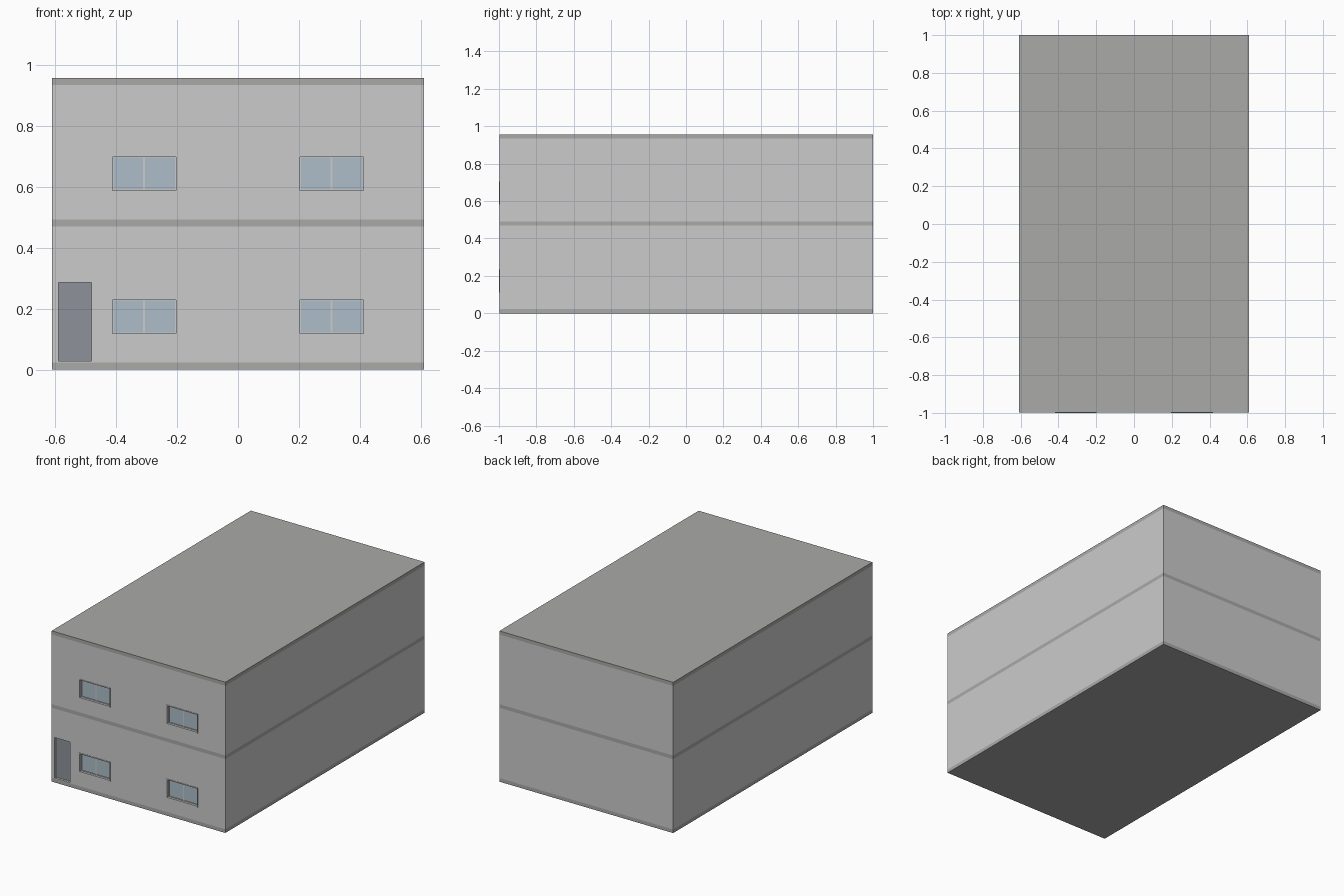
import bpy

if "Cube" in bpy.data.objects:
    bpy.data.objects.remove(bpy.data.objects["Cube"])

W, D, H = 0.61, 0.998, 0.957      # half width, half depth, height
SLAB, WALL = 0.023, 0.03          # slab and wall thickness
FLOORS = (0.0, 0.469, H - SLAB)   # underside of each slab


def material(name, rgb):
    m = bpy.data.materials.new(name)
    m.diffuse_color = (*rgb, 1)
    m.use_nodes = True
    m.node_tree.nodes["Principled BSDF"].inputs["Base Color"].default_value = m.diffuse_color
    return m


GLASS = material("glass", (0.42, 0.51, 0.58))
SLATE = material("slate", (0.27, 0.29, 0.32))
CONCRETE = material("concrete", (0.40, 0.40, 0.39))


def box(name, x0, x1, y0, y1, z0, z1, mat=None):
    bpy.ops.mesh.primitive_cube_add(size=1, location=((x0+x1)/2, (y0+y1)/2, (z0+z1)/2))
    ob = bpy.context.object
    ob.name = name
    ob.scale = (x1-x0, y1-y0, z1-z0)
    bpy.ops.object.transform_apply(location=True, rotation=False, scale=True)
    if mat:
        ob.data.materials.append(mat)
    return ob


def cut_opening(wall, x0, x1, z0, z1):
    cutter = box("opening_cutter", x0, x1, -D-0.1, -D+0.1, z0, z1)
    cutter.hide_render = True
    cutter.hide_set(True)
    mod = wall.modifiers.new("opening", 'BOOLEAN')
    mod.object = cutter
    mod.solver = 'EXACT'


def frame(name, x0, x1, y0, y1, z0, z1, t):
    box(name + "_left", x0, x0+t, y0, y1, z0, z1)
    box(name + "_right", x1-t, x1, y0, y1, z0, z1)
    box(name + "_bottom", x0+t, x1-t, y0, y1, z0, z0+t)
    box(name + "_top", x0+t, x1-t, y0, y1, z1-t, z1)


def window(x0, x1, z0, z1):
    # outer lining standing slightly proud of the wall
    t = 0.006
    frame("window_lining", x0, x1, -D-0.002, -D+WALL, z0, z1, t)
    # two recessed sashes with glass
    mid = (x0 + x1) / 2
    y = -D + 0.012
    for a, b in ((x0+t, mid), (mid, x1-t)):
        frame("window_sash", a, b, y, y+0.012, z0+t, z1-t, 0.003)
        box("window_glass", a+0.003, b-0.003, y+0.004, y+0.008, z0+t+0.003, z1-t-0.003, GLASS)


# floor and roof slabs, flush with the facades
for z in FLOORS:
    box("slab", -W, W, -D, D+0.002, z, z+SLAB, CONCRETE)

# walls of each storey
for i in range(2):
    z0, z1 = FLOORS[i] + SLAB, FLOORS[i+1]
    front = box("front_wall", -W, W, -D, -D+WALL, z0, z1)
    box("back_wall", -W, W, D+0.002-WALL, D+0.002, z0, z1)
    for s in (-1, 1):
        a, b = sorted((s*W, s*(W-WALL)))
        box("side_wall", a, b, -D+WALL, D+0.002-WALL, z0, z1)

    # windows
    sill = z0 + 0.089
    for x0 in (-0.418, 0.197):
        cut_opening(front, x0, x0+0.22, sill, sill+0.123)
        window(x0, x0+0.22, sill, sill+0.123)

    # entrance door on the ground floor
    if i == 0:
        dx0, dx1, dz1 = -0.594, -0.475, 0.29
        cut_opening(front, dx0, dx1, z0-0.01, dz1)
        frame("door_frame", dx0, dx1, -D, -D+WALL, z0, dz1, 0.005)
        box("door_leaf", dx0+0.005, dx1-0.005, -D+0.014, -D+0.026, z0+0.005, dz1-0.005, SLATE)
